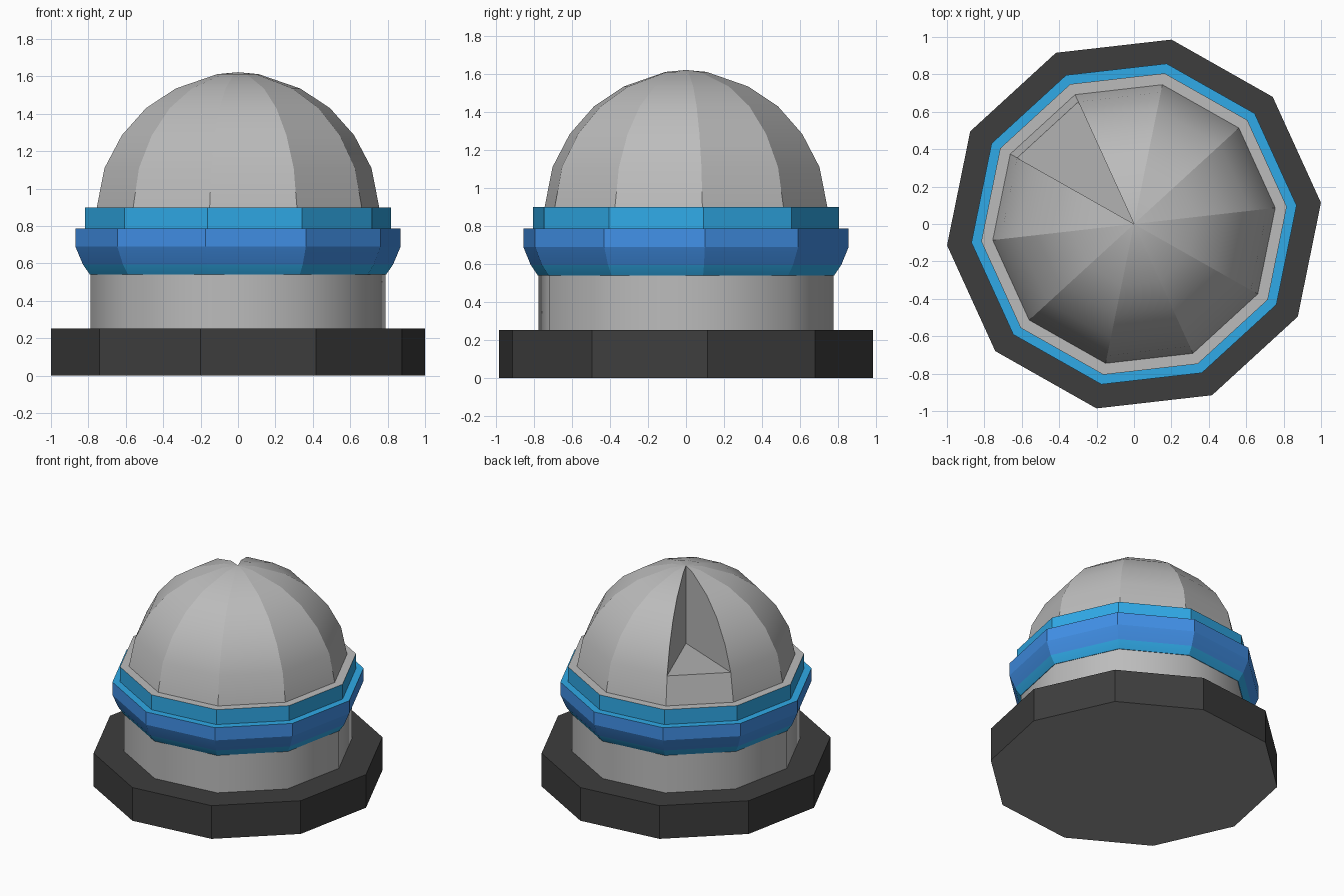
import bpy
import bmesh
import math
from mathutils import Vector

if "Cube" in bpy.data.objects:
    bpy.data.objects.remove(bpy.data.objects["Cube"])

SIDES = 10
TURN = math.radians(6.5)


def material(name, color):
    m = bpy.data.materials.new(name)
    m.use_nodes = True
    m.diffuse_color = (*color, 1)
    m.node_tree.nodes["Principled BSDF"].inputs["Base Color"].default_value = (*color, 1)
    return m


GREY = material("light grey", (0.5, 0.5, 0.5))
MID = material("mid grey", (0.31, 0.31, 0.31))
DARK = material("charcoal", (0.047, 0.047, 0.047))
BLUE = material("blue", (0.055, 0.29, 0.83))
SKY = material("sky blue", (0.03, 0.41, 0.82))


def ring(bm, radius, z):
    step = math.tau / SIDES
    return [bm.verts.new((radius * math.cos(TURN + step * k),
                          radius * math.sin(TURN + step * k), z))
            for k in range(SIDES)]


def finish(bm, name, mats, angle):
    mesh = bpy.data.meshes.new(name)
    bmesh.ops.recalc_face_normals(bm, faces=bm.faces)
    bm.to_mesh(mesh)
    bm.free()
    for m in mats:
        mesh.materials.append(m)
    obj = bpy.data.objects.new(name, mesh)
    bpy.context.collection.objects.link(obj)
    bpy.ops.object.select_all(action="DESELECT")
    obj.select_set(True)
    bpy.context.view_layer.objects.active = obj
    bpy.ops.object.shade_smooth_by_angle(angle=math.radians(angle))


def turned(name, profile, mats, slots, angle=20):
    """Ten-sided solid from a profile; slots run bottom cap, bands, top cap."""
    bm = bmesh.new()
    rings = [ring(bm, r, z) for r, z in profile]
    for low, high, slot in zip(rings, rings[1:], slots[1:]):
        for k in range(SIDES):
            n = (k + 1) % SIDES
            f = bm.faces.new((low[k], low[n], high[n], high[k]))
            f.material_index = slot
    bm.faces.new(rings[0]).material_index = slots[0]
    bm.faces.new(rings[-1]).material_index = slots[-1]
    finish(bm, name, mats, angle)


# Foundation with a paler underside, and drum wall
turned("foundation", [(1.006, 0), (1.006, 0.253)], [DARK, MID], [1, 0, 0])
turned("drum_wall", [(0.793, 0.24), (0.793, 0.56)], [GREY], [0, 0, 0], angle=40)

# Blue collar with sky blue underside and ledge
turned("collar", [(0.797, 0.54), (0.835, 0.595), (0.875, 0.69), (0.875, 0.787)],
       [BLUE, SKY], [1, 1, 0, 0, 1])

# Upper band with a grey rim on top
turned("upper_band", [(0.822, 0.78), (0.822, 0.9)], [SKY, GREY], [0, 0, 1])

# Dome with one open wedge
SLOT = 3
bm = bmesh.new()
rings = [ring(bm, r, z) for r, z in
         [(0.762, 0.89), (0.718, 1.11), (0.625, 1.285),
          (0.495, 1.43), (0.335, 1.535), (0.11, 1.612)]]
apex = bm.verts.new((0, 0, 1.622))
for k in range(SIDES):
    n = (k + 1) % SIDES
    for i, (low, high) in enumerate(zip(rings, rings[1:])):
        if k != SLOT or i == 0:
            bm.faces.new((low[k], low[n], high[n], high[k]))
    if k != SLOT:
        bm.faces.new((rings[-1][k], rings[-1][n], apex))

# Wedge walls and sloping floor
heart = bm.verts.new(Vector((0, 0, 1.03)))
for k in (SLOT, SLOT + 1):
    bm.faces.new([r[k] for r in rings[1:]] + [apex, heart])
bm.faces.new((rings[1][SLOT], rings[1][SLOT + 1], heart))
bm.faces.new(rings[0])

# Crisp ribs running up the dome
for e in bm.edges:
    a, b = e.verts
    if abs(a.co.z - b.co.z) > 0.001:
        e.smooth = False
finish(bm, "dome", [GREY], 30)
